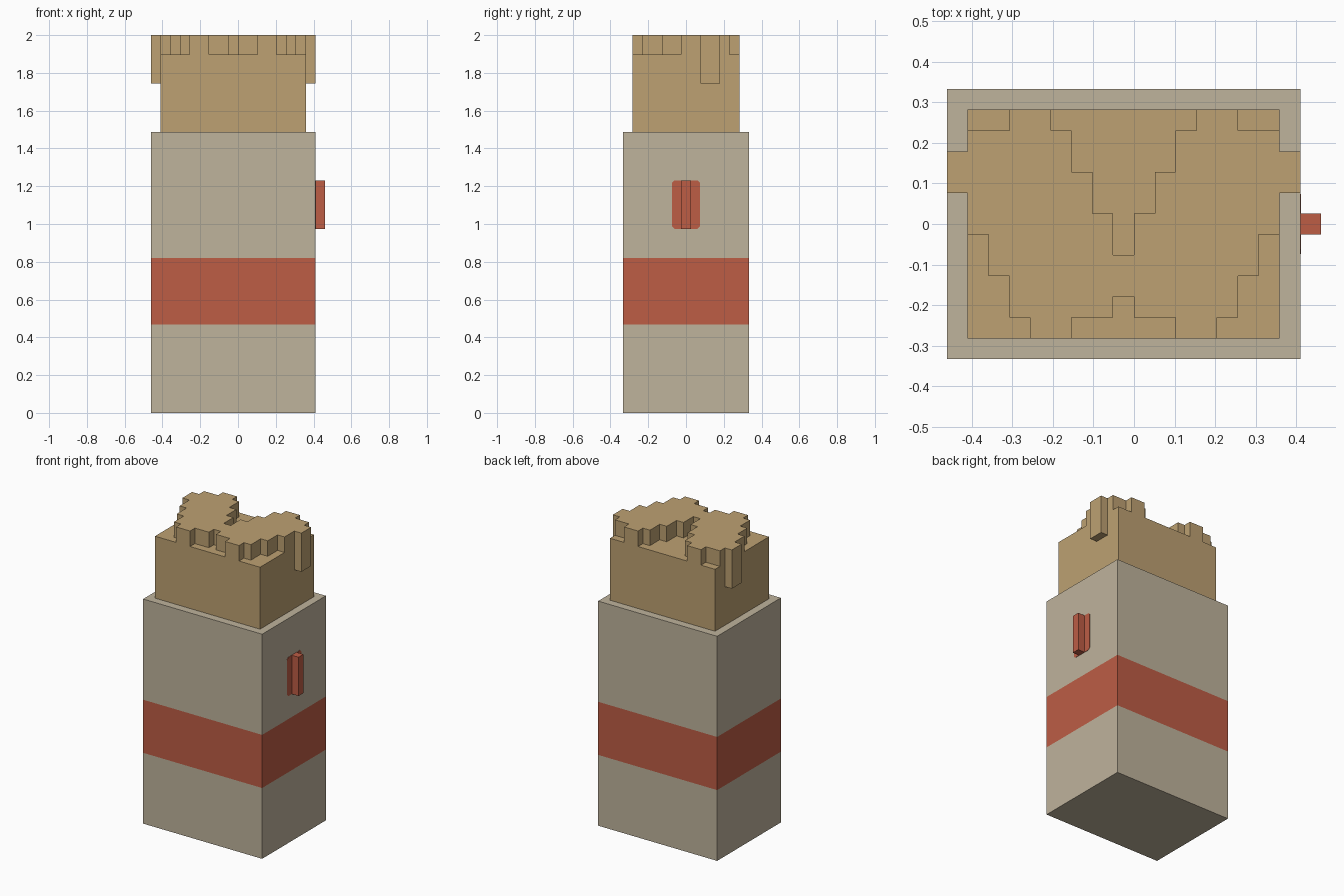
import bpy
import bmesh
from mathutils import Matrix

cube = bpy.data.objects.get("Cube")
if cube:
    bpy.data.objects.remove(cube, do_unlink=True)

U = 2 / 39    # one block unit; all sizes below are in block units
CX = -0.5     # mirror plane of the box, which the handle pushes off centre


def material(name, rgb):
    def linear(c):
        c /= 255
        return c / 12.92 if c <= 0.04045 else ((c + 0.055) / 1.055) ** 2.4
    col = (*[linear(c) for c in rgb], 1)
    m = bpy.data.materials.new(name)
    m.use_nodes = True
    m.diffuse_color = col
    bsdf = m.node_tree.nodes["Principled BSDF"]
    bsdf.inputs["Base Color"].default_value = col
    bsdf.inputs["Roughness"].default_value = 0.9
    return m


beige = material("beige", (191, 179, 156))
red = material("brick red", (189, 93, 69))
tan = material("tan", (189, 161, 114))


def finish(name, bm, *mats):
    bmesh.ops.recalc_face_normals(bm, faces=bm.faces)
    bm.transform(Matrix.Scale(U, 4))
    mesh = bpy.data.meshes.new(name)
    bm.to_mesh(mesh)
    bm.free()
    for m in mats:
        mesh.materials.append(m)
    obj = bpy.data.objects.new(name, mesh)
    bpy.context.collection.objects.link(obj)
    return obj


def prism(points, direction):
    """Extrude a flat outline of 3D points along a direction."""
    bm = bmesh.new()
    face = bm.faces.new([bm.verts.new(p) for p in points])
    new = bmesh.ops.extrude_face_region(bm, geom=[face], use_keep_orig=True)["geom"]
    verts = [v for v in new if isinstance(v, bmesh.types.BMVert)]
    bmesh.ops.translate(bm, verts=verts, vec=direction)
    return bm


def box(x0, x1, y0, y1, z0, z1):
    return prism([(x0, y0, z0), (x1, y0, z0), (x1, y1, z0), (x0, y1, z0)],
                 (0, 0, z1 - z0))


# Body with a painted band cut into its sides
BAND = (9.14, 16.0)
body = box(CX - 8.5, CX + 8.5, -6.5, 6.5, 0, 29)
for z in BAND:
    bmesh.ops.bisect_plane(body, geom=body.verts[:] + body.edges[:] + body.faces[:],
                           plane_co=(0, 0, z), plane_no=(0, 0, 1))
for f in body.faces:
    f.material_index = int(BAND[0] < f.calc_center_median().z < BAND[1])
finish("body", body, beige, red)

# Handle and the painted patch behind it on the left side
W, C = 1.45, 0.25
patch = [(W, 19 + C), (W, 24 - C), (W - C, 24), (C - W, 24),
         (-W, 24 - C), (-W, 19 + C), (C - W, 19), (W - C, 19)]
finish("handle_patch", prism([(8, y, z) for y, z in patch], (0.04, 0, 0)), red)
finish("handle", box(8, 9, -0.5, 0.5, 19, 24), red)

# Filling block above the body
finish("filling", box(CX - 7.5, CX + 7.5, -5.5, 5.5, 29, 37), tan)

# Stepped top layer: half outline from the back notch round to the front notch
half = [(0.5, -1.5), (0.5, 0.5), (1.5, 0.5), (1.5, 2.5), (2.5, 2.5), (2.5, 4.5),
        (3.5, 4.5), (3.5, 5.5), (5.5, 5.5), (5.5, 4.5), (7.5, 4.5), (7.5, 3.5),
        (8.5, 3.5), (8.5, 1.5), (7.5, 1.5), (7.5, -0.5), (6.5, -0.5), (6.5, -2.5),
        (5.5, -2.5), (5.5, -4.5), (4.5, -4.5), (4.5, -5.5), (2.5, -5.5), (2.5, -4.5),
        (0.5, -4.5), (0.5, -3.5)]
outline = half + [(-x, y) for x, y in reversed(half)]
finish("top_layer", prism([(CX + x, y, 37) for x, y in outline], (0, 0, 2)), tan)

# Drips hanging below the top layer on both sides
for side, s in (("left", 1), ("right", -1)):
    x0, x1 = sorted((CX + s * 7.5, CX + s * 8.5))
    finish(side + "_drip", box(x0, x1, 1.5, 3.5, 34, 37), tan)
